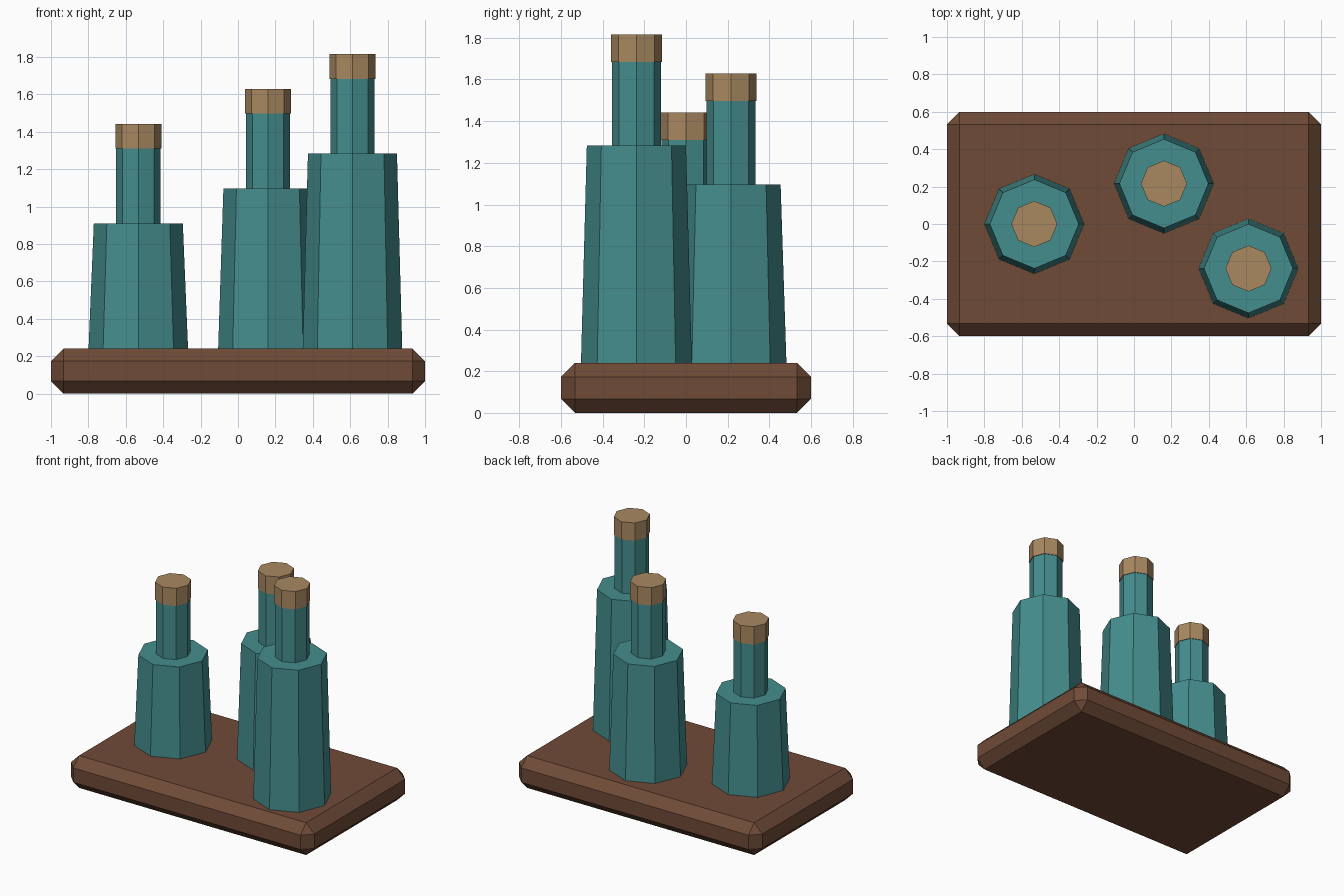
import bpy, bmesh, math

if "Cube" in bpy.data.objects:
    bpy.data.objects.remove(bpy.data.objects["Cube"])

SIDES = 8


def material(name, rgb):
    m = bpy.data.materials.new(name)
    m.diffuse_color = (*rgb, 1)
    m.use_nodes = True
    m.node_tree.nodes["Principled BSDF"].inputs["Base Color"].default_value = m.diffuse_color
    return m


wood = material("wood", (0.16, 0.07, 0.038))
glass = material("teal_glass", (0.06, 0.27, 0.27))
cork = material("cork", (0.40, 0.25, 0.12))


def finish(name, bm, mat, location):
    bmesh.ops.recalc_face_normals(bm, faces=bm.faces)
    me = bpy.data.meshes.new(name)
    bm.to_mesh(me)
    bm.free()
    me.materials.append(mat)
    ob = bpy.data.objects.new(name, me)
    ob.location = location
    bpy.context.collection.objects.link(ob)
    return ob


def lathe(name, profile, mat, location):
    """Closed eight-sided solid from (radius, height) pairs."""
    bm = bmesh.new()
    rings = []
    for r, z in profile:
        angles = [2 * math.pi * i / SIDES for i in range(SIDES)]
        rings.append([bm.verts.new((r * math.cos(a), r * math.sin(a), z)) for a in angles])
    for low, high in zip(rings, rings[1:]):
        for i in range(SIDES):
            j = (i + 1) % SIDES
            bm.faces.new((low[i], low[j], high[j], high[i]))
    bm.faces.new(rings[0])
    bm.faces.new(rings[-1])
    return finish(name, bm, mat, location)


# Chamfered wooden tray
TOP = 0.24
bm = bmesh.new()
bmesh.ops.create_cube(bm, size=1)
bmesh.ops.scale(bm, vec=(2, 1.2, TOP), verts=bm.verts)
tray = finish("tray", bm, wood, (0, 0, TOP / 2))
bevel = tray.modifiers.new("chamfer", "BEVEL")
bevel.width = 0.067
bevel.segments = 1

# Three bottles: x, y, body height
bottles = [(-0.533, 0.0, 0.67), (0.16, 0.216, 0.857), (0.612, -0.238, 1.043)]
for n, (x, y, h) in enumerate(bottles, 1):
    neck_top = h + 0.40
    # Tapered body, flat shoulder and straight neck
    lathe(f"bottle_{n}", [(0.266, 0), (0.238, h), (0.118, h), (0.118, neck_top)],
          glass, (x, y, TOP))
    # Stopper, slightly wider than the neck
    lathe(f"stopper_{n}", [(0.123, neck_top), (0.123, neck_top + 0.132)],
          cork, (x, y, TOP))
